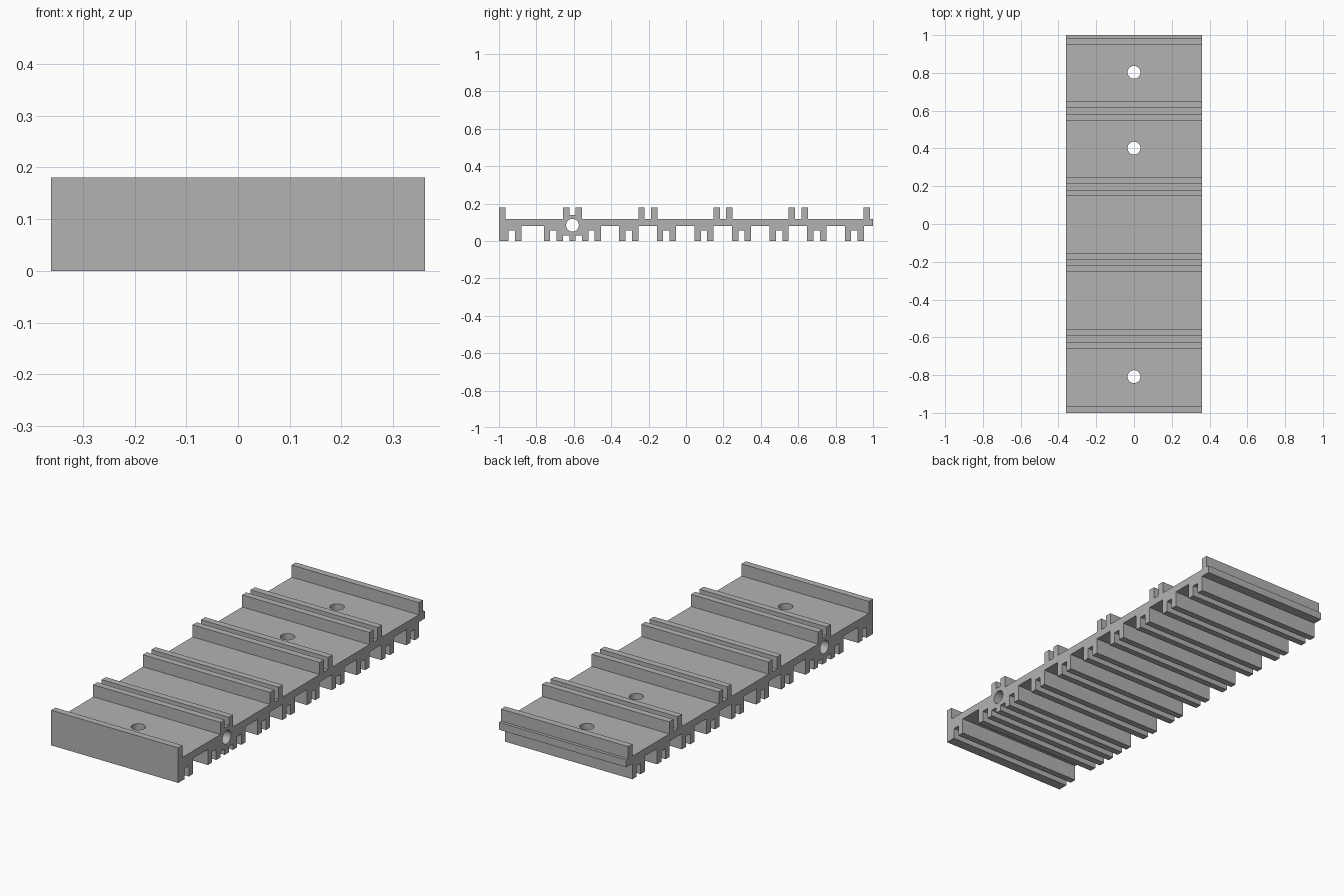
import bpy
import bmesh
from math import pi
from mathutils import Matrix

cube = bpy.data.objects.get("Cube")
if cube:
    bpy.data.objects.remove(cube, do_unlink=True)

HALF_WIDTH = 0.361
PLATE_LOW, PLATE_TOP, RIB_TOP = 0.08, 0.118, 0.18
SLOT_ROOF, BOSS_LOW, BOSS_TOP = 0.055, 0.03, 0.138
OUT, IN = 0.051, 0.017        # outer and inner edges of a rib pair
BORE_Y = -0.607

grey = bpy.data.materials.new("aluminium grey")
grey.use_nodes = True
colour = (0.45, 0.45, 0.45, 1)
grey.diffuse_color = colour
grey.node_tree.nodes["Principled BSDF"].inputs["Base Color"].default_value = colour


def add_object(name, bm):
    bmesh.ops.recalc_face_normals(bm, faces=bm.faces[:])
    mesh = bpy.data.meshes.new(name)
    bm.to_mesh(mesh)
    bm.free()
    mesh.materials.append(grey)
    obj = bpy.data.objects.new(name, mesh)
    bpy.context.collection.objects.link(obj)
    return obj


def stepped(steps, start, end, base):
    """Turn (y0, y1, z) steps into an outline that returns to base between them."""
    points = []
    y, z = start, base

    def add(p):
        if not points or points[-1] != p:
            points.append(p)

    for y0, y1, height in steps:
        if y0 > y:
            add((y, base))
            add((y0, base))
        add((y0, height))
        add((y1, height))
        y = y1
    if y < end:
        add((y, base))
        add((end, base))
    return points


def pair(c, gap_height, height):
    return [(c - OUT, c - IN, height), (c - IN, c + IN, gap_height), (c + IN, c + OUT, height)]


# Upper ribs: one at each end, four pairs between, one of them over the bore
upper = [(-1, -0.966, RIB_TOP)] + pair(BORE_Y, BOSS_TOP, RIB_TOP)
for c in (-0.204, 0.198, 0.6):
    upper += pair(c, PLATE_TOP, RIB_TOP)
upper.append((0.95, 0.984, RIB_TOP))

# Lower feet: end foot, the wide comb below the bore, then even slotted feet
lower = [(-1, -0.948, 0), (-0.948, -0.914, SLOT_ROOF), (-0.914, -0.88, 0)]
edge = BORE_Y - 4.5 * 2 * IN
for i in range(9):
    roof = 0 if i % 2 == 0 else SLOT_ROOF if i in (1, 7) else BOSS_LOW
    lower.append((edge + i * 2 * IN, edge + (i + 1) * 2 * IN, roof))
for i in range(7):
    lower += pair(-0.306 + 0.201 * i, SLOT_ROOF, 0)

# Extruded cross-section
outline = stepped(lower, -1, 1, PLATE_LOW) + stepped(upper, -1, 1, PLATE_TOP)[::-1]
bm = bmesh.new()
face = bm.faces.new([bm.verts.new((-HALF_WIDTH, y, z)) for y, z in outline])
extruded = bmesh.ops.extrude_face_region(bm, geom=[face], use_keep_orig=True)
moved = [v for v in extruded["geom"] if isinstance(v, bmesh.types.BMVert)]
bmesh.ops.translate(bm, verts=moved, vec=(2 * HALF_WIDTH, 0, 0))
rail = add_object("ribbed_rail", bm)

# Round holes: three through the plate, one bore along the width
bm = bmesh.new()
holes = [Matrix.Translation((0, y, 0.1)) for y in (-0.808, 0.402, 0.803)]
holes.append(Matrix.Translation((0, BORE_Y, 0.084)) @ Matrix.Rotation(pi / 2, 4, "Y"))
for matrix in holes:
    depth = 0.3 if matrix is not holes[-1] else 1
    bmesh.ops.create_cone(bm, cap_ends=True, segments=48, radius1=0.034,
                          radius2=0.034, depth=depth, matrix=matrix)
cutter = add_object("hole_cutter", bm)
cutter.hide_render = True

drill = rail.modifiers.new("holes", "BOOLEAN")
drill.operation = "DIFFERENCE"
drill.solver = "EXACT"
drill.object = cutter
bpy.context.view_layer.objects.active = rail
rail.select_set(True)
bpy.ops.object.modifier_apply(modifier=drill.name)
bpy.data.objects.remove(cutter, do_unlink=True)
bpy.ops.object.shade_smooth_by_angle(angle=0.5)
